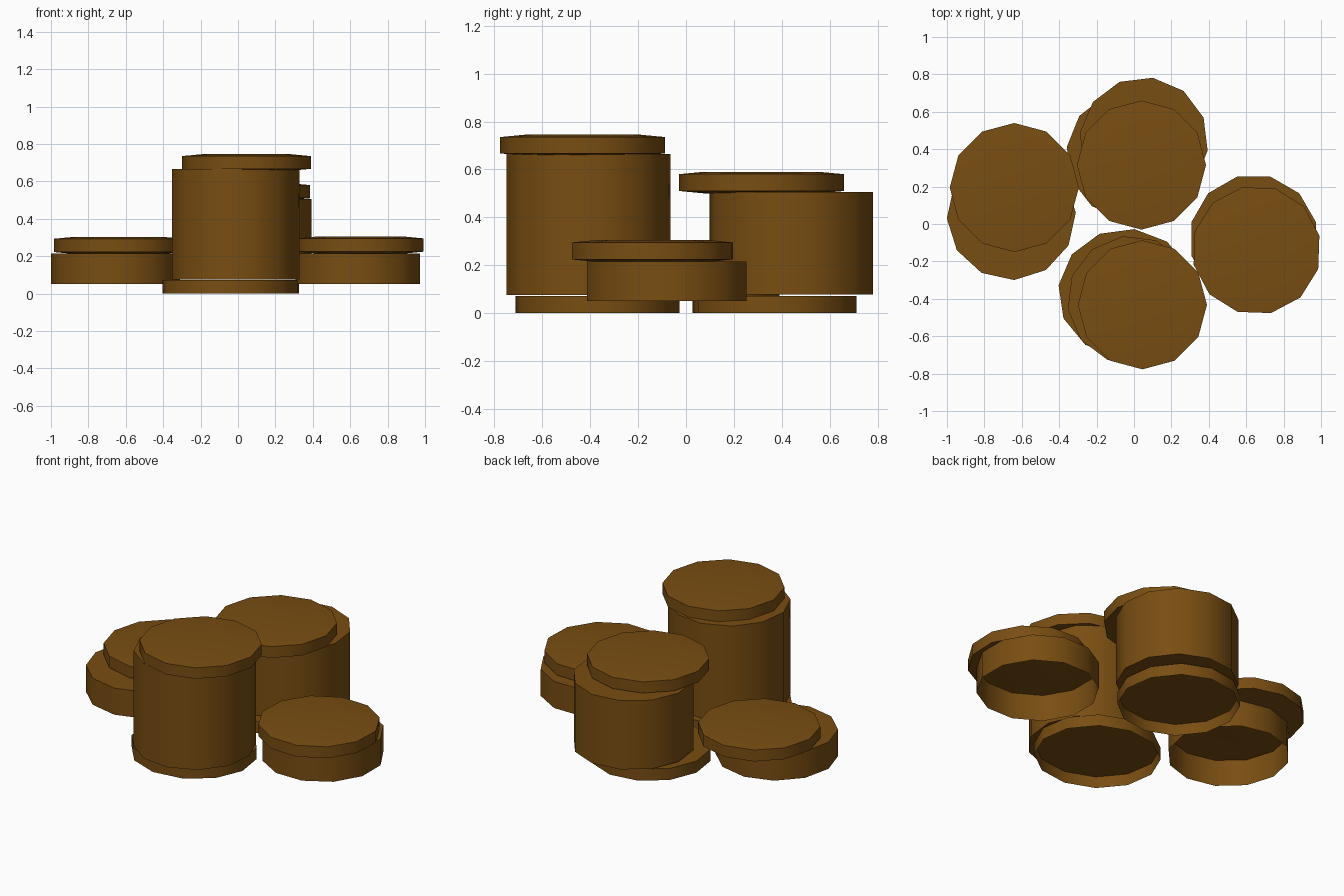
import bpy
import math

if "Cube" in bpy.data.objects:
    bpy.data.objects.remove(bpy.data.objects["Cube"])

SIDES = 12
R = 0.345

brown = bpy.data.materials.new("dark_brown")
brown.diffuse_color = (0.19, 0.075, 0.006, 1)
brown.use_nodes = True
brown.node_tree.nodes["Principled BSDF"].inputs["Base Color"].default_value = brown.diffuse_color


def disc(name, cx, cy, rings, rot=0, sx=1.0, bottom=True):
    """Twelve-sided drum from (radius, z) rings, listed bottom to top."""
    verts, faces = [], []
    for r, z in rings:
        for i in range(SIDES):
            a = math.radians(rot) + i * math.tau / SIDES
            verts.append((cx + sx * r * math.cos(a), cy + r * math.sin(a), z))
    for k in range(len(rings) - 1):
        for i in range(SIDES):
            j = (i + 1) % SIDES
            a, b = k * SIDES, (k + 1) * SIDES
            faces.append((a + i, a + j, b + j, b + i))
    top = (len(rings) - 1) * SIDES
    faces.append(tuple(range(top, top + SIDES)))
    if bottom:
        faces.append(tuple(reversed(range(SIDES))))
    me = bpy.data.meshes.new(name)
    me.from_pydata(verts, [], faces)
    me.materials.append(brown)
    ob = bpy.data.objects.new(name, me)
    bpy.context.collection.objects.link(ob)
    bpy.ops.object.select_all(action='DESELECT')
    ob.select_set(True)
    bpy.context.view_layer.objects.active = ob
    bpy.ops.object.shade_smooth_by_angle(angle=math.radians(35))


def drum(name, cx, cy, z0, z1, rot=0, sx=1.0, bottom=True):
    disc(name, cx, cy, [(R, z0), (R, z1)], rot, sx, bottom)


def lid(name, cx, cy, z0, z1, rot=0):
    """Thin cap, slightly domed above and below."""
    disc(name, cx, cy, [(0.24, z0), (R, z0 + 0.01), (R, z1 - 0.01), (0.24, z1)], rot)


# Front tall stack
drum("front_base", -0.042, -0.37, 0, 0.072, -7, 1.055, False)
drum("front_body", -0.012, -0.407, 0.076, 0.665, 8)
lid("front_lid", 0.045, -0.432, 0.657, 0.745)

# Back tall stack
drum("back_base", -0.017, 0.37, 0, 0.072, -7, 1.0, False)
drum("back_body", 0.052, 0.44, 0.078, 0.505, -8)
lid("back_lid", 0.04, 0.315, 0.5, 0.59)

# Low side stacks, open underneath
drum("left_body", -0.656, 0.045, 0.05, 0.215, 2.5, 1.0, False)
lid("left_lid", -0.64, 0.195, 0.212, 0.303)
drum("right_body", 0.64, -0.08, 0.05, 0.215, 15, 1.0, False)
lid("right_lid", 0.655, -0.14, 0.214, 0.305, 13)
